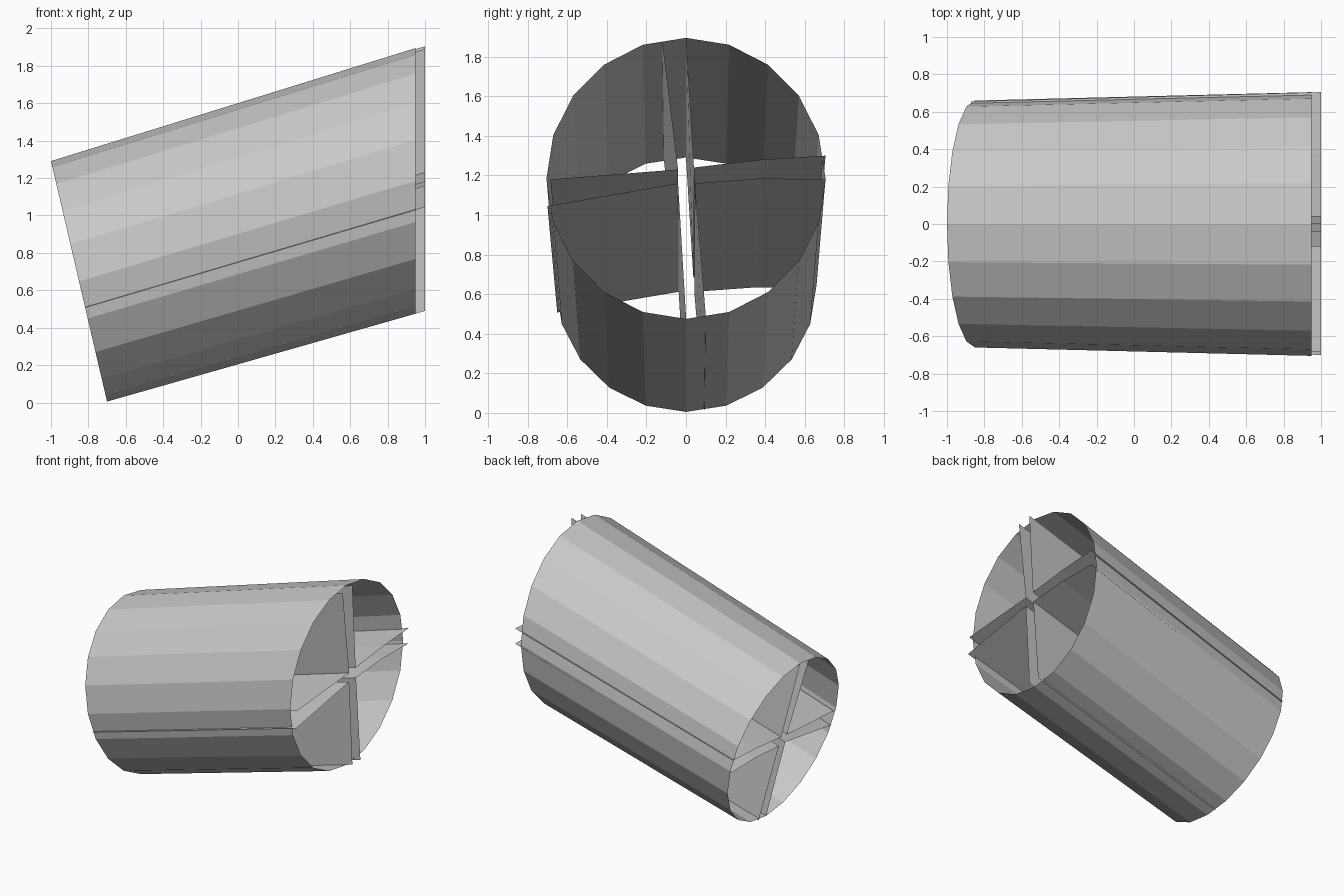
import bpy
import math

if "Cube" in bpy.data.objects:
    bpy.data.objects.remove(bpy.data.objects["Cube"], do_unlink=True)

# One plain grey for everything
grey = bpy.data.materials.new("light_grey")
grey.use_nodes = True
COLOUR = (0.58, 0.58, 0.58, 1.0)
grey.diffuse_color = COLOUR
grey.node_tree.nodes["Principled BSDF"].inputs["Base Color"].default_value = COLOUR

SIDES = 20
R_LOW, R_HIGH = 0.66, 0.71


def low_end(u, v):
    """Point on the leaning cut at the low end; u across, v up the cut."""
    return (-0.85 - 0.227 * v, u, 0.648 + 0.974 * v)


def high_end(x, u, v):
    """Point on the upright cut at the high end."""
    return (x, u, 1.185 + 0.297 * (x - 0.95) + v)


def sheet(name, low, high, closed=False):
    """Thin flat-shaded sheet joining two matching rows of points."""
    n = len(low)
    count = n if closed else n - 1
    faces = []
    for i in range(count):
        j = (i + 1) % n
        faces.append((i, n + i, n + j, j))
    mesh = bpy.data.meshes.new(name)
    mesh.from_pydata(low + high, [], faces)
    mesh.materials.append(grey)
    obj = bpy.data.objects.new(name, mesh)
    bpy.context.collection.objects.link(obj)
    return obj


# Open, slightly flaring tube
circle = [(math.sin(2 * math.pi * i / SIDES), math.cos(2 * math.pi * i / SIDES))
          for i in range(SIDES)]
sheet("outer_tube",
      [low_end(R_LOW * u, R_LOW * v) for u, v in circle],
      [high_end(0.95, 0.705 * u, R_HIGH * v) for u, v in circle],
      closed=True)

# Four folded dividers, each an L of two walls, standing just out of the high end
dividers = {
    "front_upper_divider": [(-0.12, 0.69), (-0.04, 0.03), (-0.685, -0.02)],
    "front_lower_divider": [(-0.70, -0.155), (-0.04, -0.04), (0.0, -0.71)],
    "back_lower_divider": [(0.10, -0.71), (0.045, -0.04), (0.38, -0.015), (0.705, -0.02)],
    "back_upper_divider": [(0.705, 0.10), (0.38, 0.08), (0.04, 0.04), (0.0, 0.705)],
}
k = R_LOW / R_HIGH
for name, profile in dividers.items():
    sheet(name,
          [low_end(k * u, k * v) for u, v in profile],
          [high_end(1.0, u, v) for u, v in profile])
